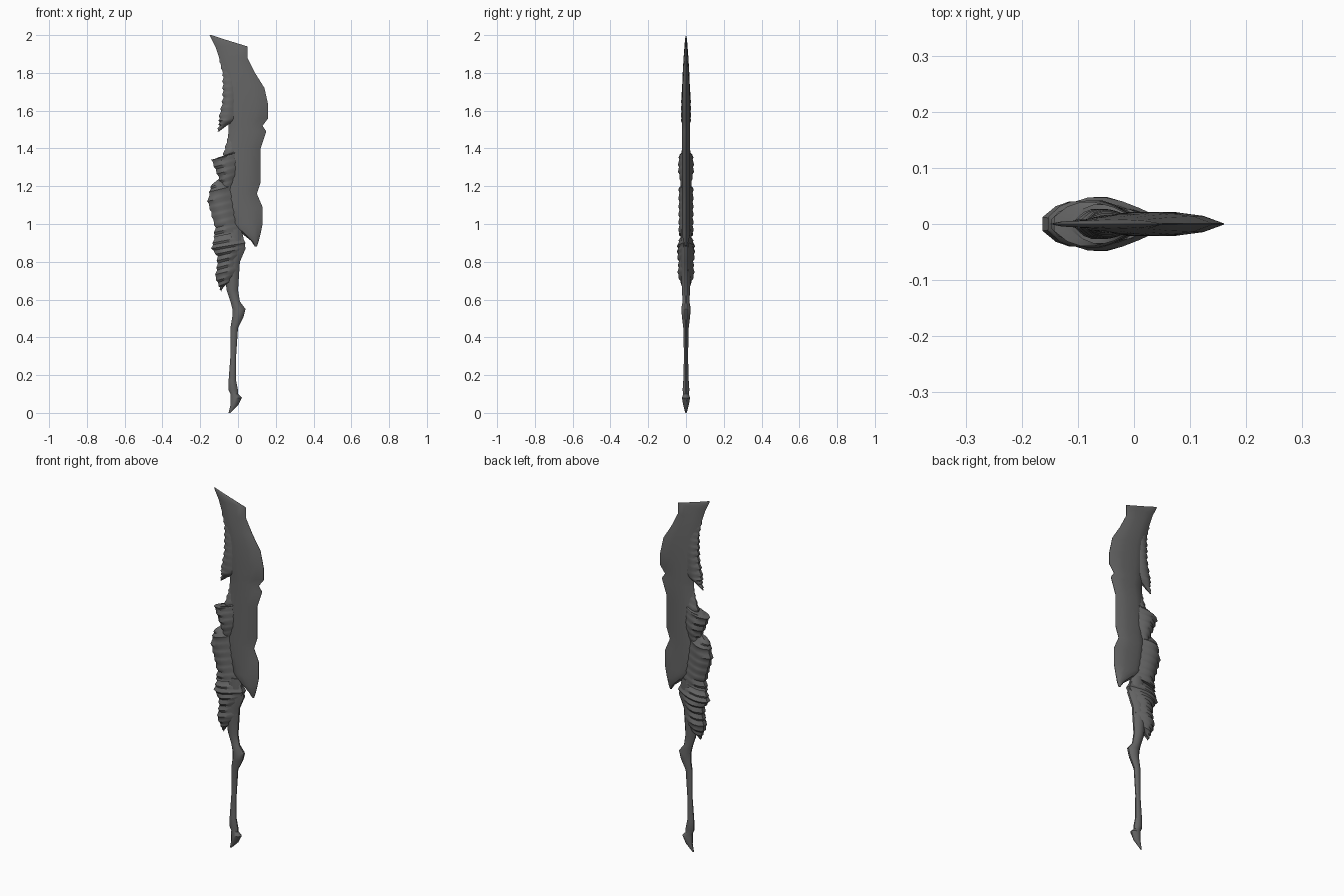
import bpy
import bmesh
import math

default_cube = bpy.data.objects.get("Cube")
if default_cube:
    bpy.data.objects.remove(default_cube, do_unlink=True)


def make_material(name, shade):
    color = (shade, shade, shade, 1)
    material = bpy.data.materials.new(name)
    material.use_nodes = True
    material.diffuse_color = color
    shader = material.node_tree.nodes["Principled BSDF"]
    shader.inputs["Base Color"].default_value = color
    return material


bone_grey = make_material("bone grey", .13)


def make_section(skew, power, edge, steps=6):
    """Half of a lens section as (fraction of width, fraction of thickness)."""
    section = []
    for step in range(steps + 1):
        across = step / steps
        arch = max(0, math.sin(math.pi * across ** skew)) ** power
        section.append((across, edge + (1 - edge) * arch))
    return section


blade_section = make_section(skew=.8, power=.5, edge=.05)
crust_section = make_section(skew=.8, power=1, edge=.3)
grip_section = make_section(skew=1, power=.7, edge=.2)


def resample(rows, spacing):
    """Add evenly spaced rows between the key rows."""
    result = []
    for first, second in zip(rows, rows[1:]):
        count = max(1, round(math.dist(first, second) / spacing))
        for step in range(count):
            blend = step / count
            result.append([a + (b - a) * blend for a, b in zip(first, second)])
    result.append(rows[-1])
    return result


def loft(name, section, rows, thickest, fade=0, slant=0, spacing=1, teeth=0, layers=0):
    """Skin rows of (height, back edge, front edge), from the top downwards."""
    bm = bmesh.new()
    rings = []
    top = rows[0][0]
    for index, (height, back, front) in enumerate(resample(rows, spacing)):
        # Narrow rows are thin, and the part may fade towards its top
        thick = min(thickest, (front - back) * .36)
        if fade:
            thick *= math.sin(math.pi / 2 * min(1, .1 + (top - height) / fade))
        # A repeating sawtooth gives chipped teeth and overlapping layers
        saw = index % 3 - 1
        back -= teeth * saw
        thick *= 1 + layers * saw
        side = []
        for across, depth in section:
            x = back + (front - back) * across
            side.append((x, depth * thick, height + slant * across))
        loop = side + [(x, -y, z) for x, y, z in reversed(side)]
        rings.append([bm.verts.new(point) for point in loop])
    for upper, lower in zip(rings, rings[1:]):
        for here in range(len(upper)):
            before = here - 1
            bm.faces.new((upper[before], upper[here], lower[here], lower[before]))
    bm.faces.new(rings[0])
    bm.faces.new(rings[-1])
    bmesh.ops.recalc_face_normals(bm, faces=bm.faces)

    mesh = bpy.data.meshes.new(name)
    bm.to_mesh(mesh)
    bm.free()
    mesh.materials.append(bone_grey)
    part = bpy.data.objects.new(name, mesh)
    bpy.context.collection.objects.link(part)
    bpy.ops.object.select_all(action="DESELECT")
    part.select_set(True)
    bpy.context.view_layer.objects.active = part
    bpy.ops.object.shade_smooth_by_angle(angle=math.radians(35))


# Broad blade, from the swept tip down to the barb above the grip
loft("blade", blade_section, [
    (2, -.15, -.14),
    (1.98, -.14, -.08),
    (1.94, -.12, .05),
    (1.88, -.1, .05),
    (1.8, -.08, .09),
    (1.72, -.07, .14),
    (1.63, -.07, .16),
    (1.56, -.06, .16),
    (1.52, -.05, .13),
    (1.49, -.05, .15),
    (1.4, -.06, .12),
    (1.22, -.07, .12),
    (1.16, -.07, .1),
    (1.09, -.07, .13),
    (1, -.05, .13),
    (.95, .02, .12),
    (.91, .07, .11),
    (.88, .09, .1),
], thickest=.022, fade=.4)

# Serrated back edge ending in a downward hook
loft("upper_spine", crust_section, [
    (1.88, -.1, 0),
    (1.8, -.08, 0),
    (1.66, -.08, 0),
    (1.56, -.1, 0),
    (1.52, -.1, -.06),
    (1.49, -.11, -.1),
], thickest=.026, fade=.3, spacing=.012, teeth=.004, layers=.04)

# Layered crust along the back, in three overlapping clumps
loft("upper_crust", crust_section, [
    (1.47, -.05, 0),
    (1.36, -.08, 0),
    (1.34, -.14, 0),
    (1.24, -.1, 0),
    (1.17, -.08, -.02),
], thickest=.04, fade=.2, slant=.03, spacing=.013, teeth=.003, layers=.08)

loft("middle_crust", crust_section, [
    (1.21, -.14, -.1),
    (1.17, -.15, -.03),
    (1.12, -.16, -.02),
    (.98, -.12, 0),
    (.93, -.13, .02),
], thickest=.038, slant=.03, spacing=.015, teeth=.003, layers=.08)

loft("lower_crust", crust_section, [
    (.95, -.12, 0),
    (.87, -.14, .04),
    (.83, -.11, .02),
    (.78, -.11, 0),
    (.72, -.12, 0),
    (.67, -.1, -.03),
    (.64, -.09, -.08),
], thickest=.045, fade=.1, slant=.03, spacing=.012, teeth=.003, layers=.09)

# Slender bone grip with a knuckle near the top and a pointed pommel
loft("grip", grip_section, [
    (.97, -.06, .02),
    (.87, -.08, .04),
    (.8, -.08, .01),
    (.65, -.06, 0),
    (.59, -.04, .01),
    (.55, -.03, .04),
    (.51, -.03, .03),
    (.45, -.04, 0),
    (.3, -.04, -.01),
    (.17, -.05, -.01),
    (.12, -.05, 0),
    (.1, -.04, 0),
    (.08, -.04, .02),
    (.04, -.04, 0),
    (0, -.05, -.04),
], thickest=.028)
